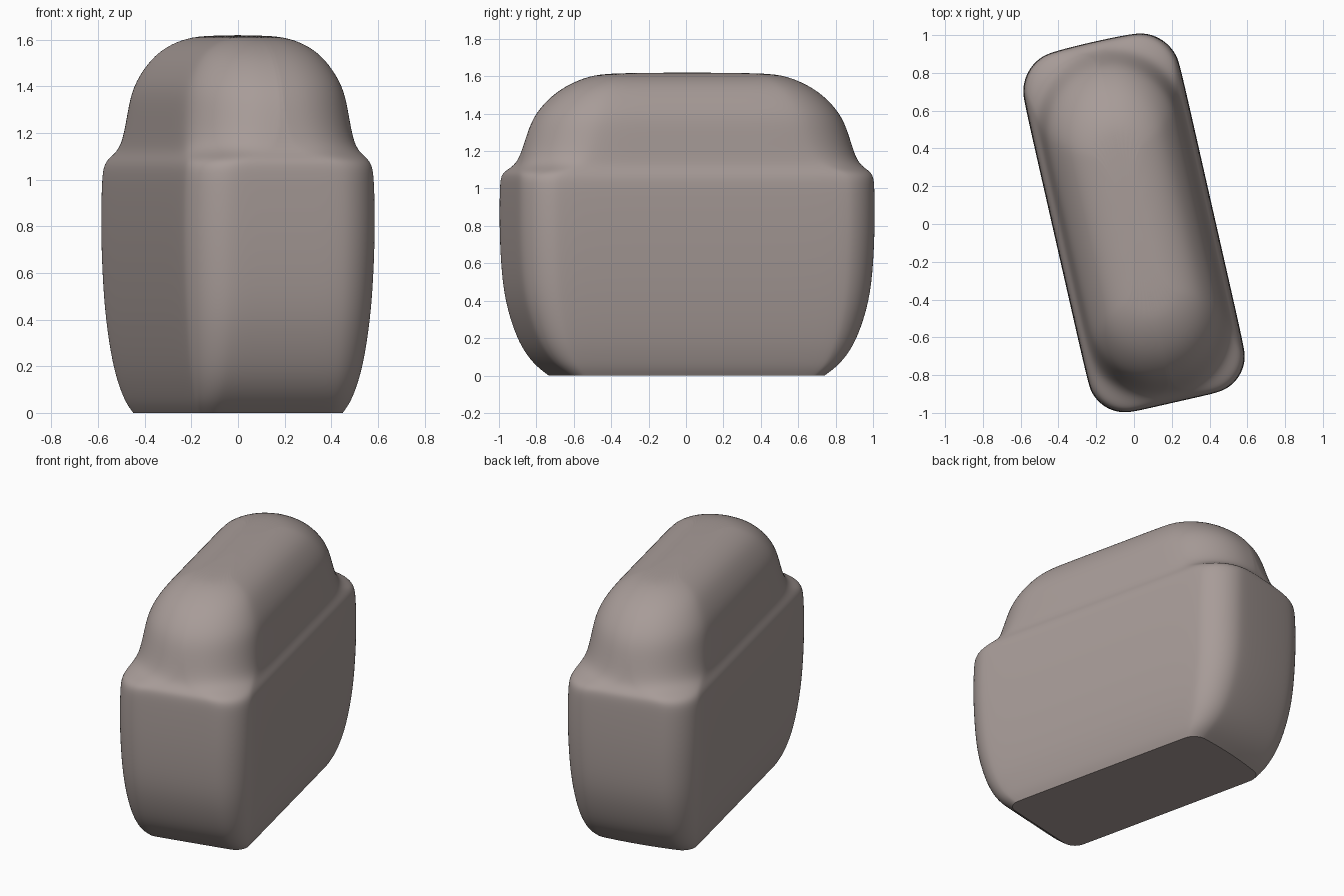
import bpy, bmesh
from math import sin, cos, pi, radians

cube = bpy.data.objects.get("Cube")
if cube:
    bpy.data.objects.remove(cube, do_unlink=True)

TURN = radians(12.8)      # the loaf stands slightly turned about z
C, S = cos(TURN), sin(TURN)

# One clay-like colour
clay = bpy.data.materials.new("warm_grey_clay")
clay.use_nodes = True
clay.diffuse_color = (0.39, 0.332, 0.315, 1)
bsdf = next(n for n in clay.node_tree.nodes if n.type == "BSDF_PRINCIPLED")
bsdf.inputs["Base Color"].default_value = clay.diffuse_color
bsdf.inputs["Roughness"].default_value = 0.8

# Levels: height, half extent in x, half extent in y, corner radius
LEVELS = [
    (0.0, 0.45, 0.735, 0.08), (0.04, 0.48, 0.79, 0.1),
    (0.1, 0.506, 0.847, 0.13), (0.2, 0.538, 0.908, 0.16),
    (0.4, 0.57, 0.972, 0.19), (0.6, 0.584, 0.992, 0.2),
    (0.8, 0.59, 1.0, 0.2), (1.0, 0.586, 0.998, 0.2),
    (1.06, 0.578, 0.993, 0.2), (1.09, 0.558, 0.975, 0.22),
    (1.12, 0.522, 0.925, 0.29), (1.17, 0.497, 0.89, 0.34),
    (1.3, 0.465, 0.85, 0.35), (1.4, 0.435, 0.807, 0.335),
    (1.5, 0.375, 0.715, 0.28), (1.56, 0.315, 0.62, 0.225),
    (1.6, 0.235, 0.52, 0.15), (1.62, 0.14, 0.4, 0.06),
]
ARC, SIDE = 6, 4          # steps round each corner and along each side
BULGE = 0.02              # the back end swells a little


def ring(x_ext, y_ext, r):
    """Turned rounded rectangle that reaches the given extents."""
    x, y = x_ext - r, y_ext - r
    a = max((x * C - y * S) / (C * C - S * S), 0.012)
    b = (y * C - x * S) / (C * C - S * S)
    pts = []
    for k, (sx, sy) in enumerate([(1, 1), (-1, 1), (-1, -1), (1, -1)]):
        for i in range(ARC + 1):
            t = (k + i / ARC) * pi / 2
            pts.append((sx * a + r * cos(t), sy * b + r * sin(t)))
    # Even steps along the straight sides
    full = []
    for i, p in enumerate(pts):
        full.append(p)
        if i % (ARC + 1) == ARC:
            q = pts[(i + 1) % len(pts)]
            for j in range(1, SIDE):
                f = j / SIDE
                full.append((p[0] + (q[0] - p[0]) * f, p[1] + (q[1] - p[1]) * f))
    full = [(u, v + BULGE * (1 - (u / (a + r)) ** 2) if v > b else v) for u, v in full]
    return [(u * C - v * S, u * S + v * C) for u, v in full]


# Loaf: wide lower block, rim step and rounded dome in one skin
bm = bmesh.new()
rings = [[bm.verts.new((x, y, z)) for x, y in ring(xe, ye, r)]
         for z, xe, ye, r in LEVELS]
n = len(rings[0])
for low, high in zip(rings, rings[1:]):
    for i in range(n):
        j = (i + 1) % n
        bm.faces.new((low[i], low[j], high[j], high[i]))
base = bm.faces.new(rings[0][::-1])
bm.faces.new(rings[-1])

# Keep the flat base sharp
crease = bm.edges.layers.float.new("crease_edge")
for e in base.edges:
    e[crease] = 1.0

mesh = bpy.data.meshes.new("domed_block")
bm.to_mesh(mesh)
bm.free()
block = bpy.data.objects.new("domed_block", mesh)
bpy.context.collection.objects.link(block)
mesh.materials.append(clay)

sub = block.modifiers.new("soften", "SUBSURF")
sub.levels = sub.render_levels = 2

bpy.ops.object.select_all(action="DESELECT")
block.select_set(True)
bpy.context.view_layer.objects.active = block
bpy.ops.object.modifier_apply(modifier="soften")
bpy.ops.object.shade_smooth_by_angle(angle=radians(35))
